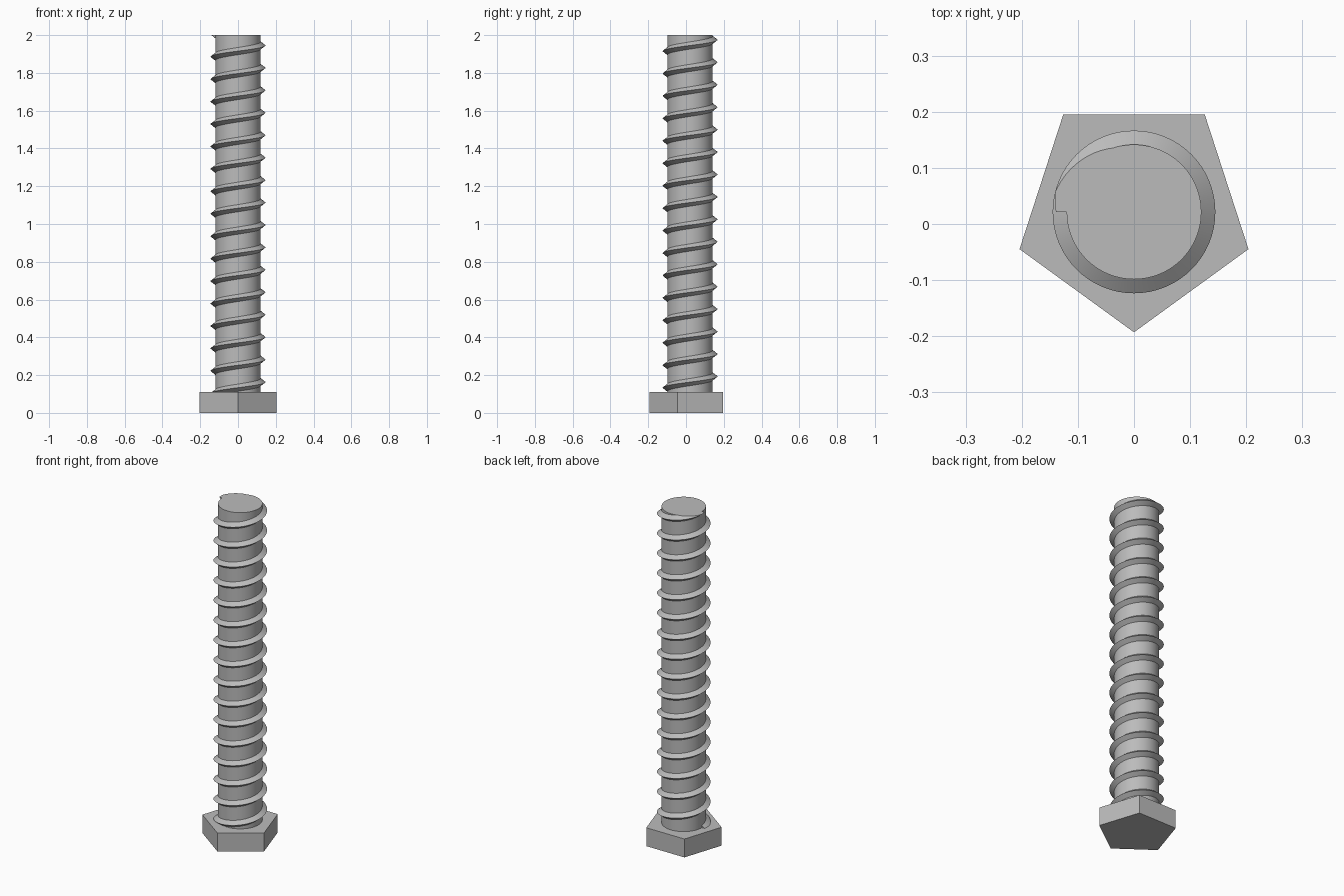
import bpy, bmesh, math

cube = bpy.data.objects.get("Cube")
if cube:
    bpy.data.objects.remove(cube)

AXIS_Y = 0.0215          # common axis of head, shaft and thread
HEAD_TOP, TOP = 0.11, 2.0
SHAFT_R, THREAD_R = 0.12, 0.145
TURNS, PITCH, START_Z, HALF = 16, 0.1188, 0.1037, 0.02
STEPS = 64               # thread sections per turn

steel = bpy.data.materials.new("grey_steel")
steel.use_nodes = True
colour = (0.5, 0.5, 0.5, 1)
steel.diffuse_color = colour
steel.node_tree.nodes["Principled BSDF"].inputs["Base Color"].default_value = colour


def add_object(name, bm, smooth):
    bmesh.ops.recalc_face_normals(bm, faces=bm.faces)
    mesh = bpy.data.meshes.new(name)
    bm.to_mesh(mesh)
    bm.free()
    obj = bpy.data.objects.new(name, mesh)
    obj.location.y = AXIS_Y
    mesh.materials.append(steel)
    bpy.context.collection.objects.link(obj)
    if smooth:
        bpy.ops.object.select_all(action="DESELECT")
        obj.select_set(True)
        bpy.context.view_layer.objects.active = obj
        bpy.ops.object.shade_smooth_by_angle(angle=math.radians(30))
    return obj


def prism(name, radius, sides, z0, z1, start, smooth):
    bm = bmesh.new()
    ring = [bm.verts.new((radius * math.cos(start + i * math.tau / sides),
                          radius * math.sin(start + i * math.tau / sides), z0))
            for i in range(sides)]
    base = bm.faces.new(ring)
    out = bmesh.ops.extrude_face_region(bm, geom=[base], use_keep_orig=True)
    moved = [v for v in out["geom"] if isinstance(v, bmesh.types.BMVert)]
    bmesh.ops.translate(bm, verts=moved, vec=(0, 0, z1 - z0))
    return add_object(name, bm, smooth)


# Five-sided head with one corner to the front, and the round shaft
prism("bolt_head", 0.2145, 5, 0, HEAD_TOP, -math.pi / 2, False)
prism("shaft", SHAFT_R, 96, HEAD_TOP - 0.01, TOP, 0, True)

# Right-handed thread: a triangular section swept up a helix
bm = bmesh.new()
section = [(SHAFT_R - 0.001, -HALF), (THREAD_R, 0), (SHAFT_R - 0.001, HALF)]
rings = []
for i in range(TURNS * STEPS + 1):
    a = math.pi + i * math.tau / STEPS
    z = START_Z + PITCH * i / STEPS
    rings.append([bm.verts.new((r * math.cos(a), r * math.sin(a), z + dz))
                  for r, dz in section])
for low, high in zip(rings, rings[1:]):
    for j in range(3):
        k = (j + 1) % 3
        bm.faces.new((low[j], low[k], high[k], high[j]))
bm.faces.new(rings[0])
bm.faces.new(rings[-1])

# Trim the last turn flush with the shaft end and close the cut
bmesh.ops.bisect_plane(bm, geom=bm.verts[:] + bm.edges[:] + bm.faces[:],
                       plane_co=(0, 0, TOP), plane_no=(0, 0, 1), clear_outer=True)
open_edges = [e for e in bm.edges if e.is_boundary]
bmesh.ops.triangle_fill(bm, edges=open_edges, use_beauty=True)
add_object("thread", bm, True)
